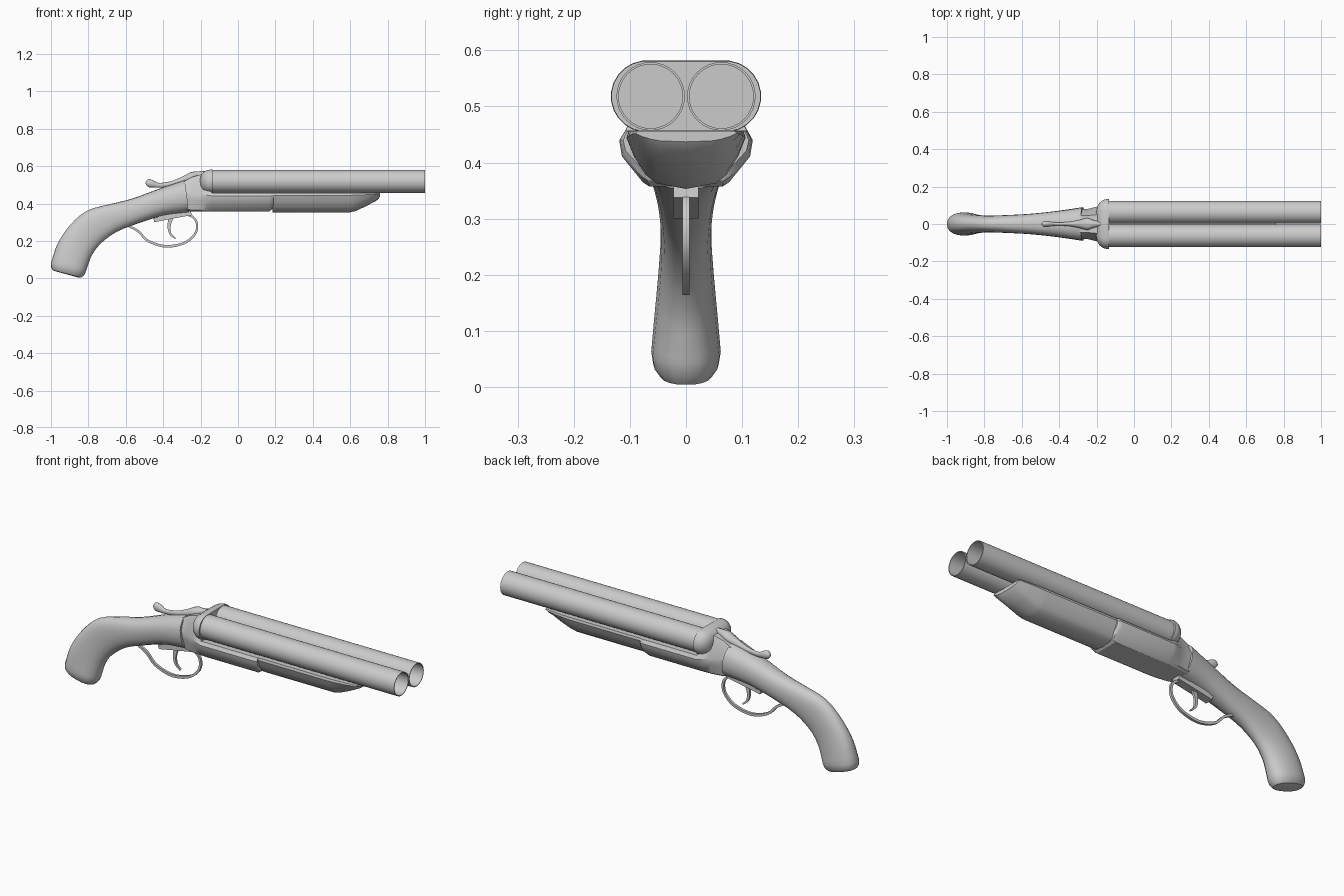
import bpy, bmesh, math
from mathutils import Vector

if "Cube" in bpy.data.objects:
    bpy.data.objects.remove(bpy.data.objects["Cube"])

steel = bpy.data.materials.new("grey")
steel.diffuse_color = (0.6, 0.6, 0.6, 1)
steel.use_nodes = True
steel.node_tree.nodes["Principled BSDF"].inputs["Base Color"].default_value = steel.diffuse_color


def finish(name, bm, angle=35):
    bmesh.ops.recalc_face_normals(bm, faces=bm.faces)
    me = bpy.data.meshes.new(name)
    bm.to_mesh(me)
    bm.free()
    me.materials.append(steel)
    ob = bpy.data.objects.new(name, me)
    bpy.context.collection.objects.link(ob)
    bpy.ops.object.select_all(action='DESELECT')
    ob.select_set(True)
    bpy.context.view_layer.objects.active = ob
    bpy.ops.object.shade_smooth_by_angle(angle=math.radians(angle))
    return ob


def loft(name, rings, angle=35, closed=False):
    """Skin a list of equal-length point rings; cap the ends unless closed."""
    bm = bmesh.new()
    vs = [[bm.verts.new(p) for p in r] for r in rings]
    n = len(vs[0])
    pairs = list(zip(vs, vs[1:] + vs[:1])) if closed else list(zip(vs, vs[1:]))
    for a, b in pairs:
        for i in range(n):
            j = (i + 1) % n
            bm.faces.new((a[i], a[j], b[j], b[i]))
    if not closed:
        bm.faces.new(vs[0])
        bm.faces.new(vs[-1])
    return finish(name, bm, angle)


def mirror_ring(x, half):
    """Close a right-half (y, z) outline, top to bottom, across y = 0."""
    left = [(-y, z) for y, z in reversed(half) if y > 1e-6]
    return [(x, y, z) for y, z in half + left]


def oval(top, bottom, w, n=20, power=0.85):
    """Rounded ring between a top and bottom (x, z) point."""
    t, b = Vector((top[0], 0, top[1])), Vector((bottom[0], 0, bottom[1]))
    mid, up = (t + b) / 2, (t - b) / 2
    ring = []
    for i in range(n):
        a = 2 * math.pi * i / n
        c, s = math.cos(a), math.sin(a)
        ring.append(mid + up * math.copysign(abs(c) ** power, c)
                    + Vector((0, w * math.copysign(abs(s) ** power, s), 0)))
    return ring


def smooth_path(pts, steps=5):
    """Catmull-Rom interpolation through tuples of any length."""
    pts = [Vector(p) for p in pts]
    ext = [2 * pts[0] - pts[1]] + pts + [2 * pts[-1] - pts[-2]]
    out = []
    for i in range(1, len(ext) - 2):
        p0, p1, p2, p3 = ext[i - 1:i + 3]
        for k in range(steps):
            t = k / steps
            out.append(0.5 * (2 * p1 + (p2 - p0) * t + (2 * p0 - 5 * p1 + 4 * p2 - p3) * t * t
                              + (3 * p1 - p0 - 3 * p2 + p3) * t ** 3))
    return out + [pts[-1]]


def strip(name, pts, half_width):
    """Bent bar in the xz plane; each point is (x, z, thickness)."""
    path = smooth_path(pts)
    rings = []
    for i, p in enumerate(path):
        d = path[min(i + 1, len(path) - 1)] - path[max(i - 1, 0)]
        n = Vector((-d[1], d[0])).normalized() * p[2] / 2
        rings.append([(p[0] + s * n.x, y, p[1] + s * n.y)
                      for s, y in ((1, half_width), (1, -half_width),
                                   (-1, -half_width), (-1, half_width))])
    return loft(name, rings, 40)


# Barrels: open tubes with thin walls
for side, label in ((-1, "right_barrel"), (1, "left_barrel")):
    rings = []
    for x, r in ((-0.15, 0.061), (1.0, 0.061), (1.0, 0.057), (-0.15, 0.057)):
        rings.append([(x, side * 0.063 + r * math.cos(a), 0.518 + r * math.sin(a))
                      for a in (2 * math.pi * i / 32 for i in range(32))])
    loft(label, rings, 35, closed=True)

# Breech block: stadium outline rounded off towards the rear
rings = []
for x, r, c in ((-0.135, 0.063, 0.07), (-0.145, 0.064, 0.07), (-0.165, 0.061, 0.068),
                (-0.185, 0.051, 0.063), (-0.198, 0.035, 0.055), (-0.203, 0.015, 0.045)):
    ring = []
    for i in range(24):
        a = 2 * math.pi * (i + 0.5) / 24
        y = math.copysign(c, math.cos(a)) + r * math.cos(a)
        ring.append((x, y, 0.518 + r * math.sin(a)))
    rings.append(ring)
loft("breech_block", rings, 40)

# Receiver: deep at the rear, low action bar in front
rings = []
for x, zt, wt, w, zm, wb, zb in (
        (-0.295, 0.515, 0.045, 0.078, 0.46, 0.045, 0.362),
        (-0.25, 0.54, 0.045, 0.08, 0.455, 0.055, 0.358),
        (-0.20, 0.555, 0.05, 0.092, 0.45, 0.062, 0.357),
        (-0.165, 0.555, 0.055, 0.115, 0.445, 0.064, 0.357),
        (-0.14, 0.457, 0.108, 0.119, 0.44, 0.065, 0.357),
        (0.165, 0.457, 0.108, 0.119, 0.44, 0.065, 0.357),
        (0.182, 0.457, 0.108, 0.117, 0.44, 0.068, 0.368),
        (0.19, 0.455, 0.105, 0.112, 0.44, 0.07, 0.385)):
    low = zb + (zm - zb) * 0.65
    rings.append(mirror_ring(x, [(wt, zt), (w, zm), (w * 0.96, low),
                                 (wb + 0.012, zb + 0.008), (wb, zb)]))
loft("receiver", rings, 30)

# Fore-end: keeled grip under the barrels with an upswept tip
rings = []
for x, w, zb in ((0.185, 0.106, 0.353), (0.60, 0.106, 0.353), (0.63, 0.105, 0.36),
                 (0.69, 0.102, 0.388), (0.745, 0.096, 0.418), (0.76, 0.09, 0.437)):
    h = 0.454 - zb
    rings.append(mirror_ring(x, [(w * 0.97, 0.456), (w, 0.454 - h * 0.1), (w * 0.88, 0.454 - h * 0.42),
                                 (w * 0.68, 0.454 - h * 0.75), (w * 0.5, 0.454 - h * 0.9), (0, zb)]))
loft("fore_end", rings, 32)

# Stock: curved pistol-style grip, (top x, top z, bottom x, bottom z, half width)
stock = smooth_path([(-0.285, 0.527, -0.262, 0.352, 0.09), (-0.42, 0.48, -0.40, 0.335, 0.07),
                     (-0.57, 0.425, -0.53, 0.295, 0.055), (-0.70, 0.393, -0.65, 0.248, 0.048),
                     (-0.81, 0.36, -0.735, 0.185, 0.045), (-0.90, 0.282, -0.78, 0.125, 0.049),
                     (-0.965, 0.185, -0.80, 0.075, 0.056), (-0.999, 0.085, -0.812, 0.04, 0.062)], 3)
rings = [oval(p[0:2], p[2:4], p[4]) for p in stock]
rings += [oval((-1.0, 0.06), (-0.822, 0.018), 0.058), oval((-0.992, 0.044), (-0.838, 0.004), 0.047),
          oval((-0.97, 0.036), (-0.86, 0.006), 0.03)]
loft("stock", rings, 40)

# Trigger guard, trigger and the plate they hang from
strip("trigger_guard", [(-0.29, 0.345, 0.012), (-0.245, 0.33, 0.012), (-0.22, 0.295, 0.012),
                        (-0.228, 0.24, 0.012), (-0.285, 0.19, 0.013), (-0.385, 0.171, 0.014),
                        (-0.48, 0.2, 0.013), (-0.535, 0.253, 0.012), (-0.60, 0.287, 0.012)], 0.0065)
strip("trigger", [(-0.352, 0.34, 0.026), (-0.368, 0.285, 0.018),
                  (-0.362, 0.24, 0.012), (-0.335, 0.212, 0.007)], 0.006)
strip("trigger_plate", [(-0.45, 0.31, 0.02), (-0.36, 0.335, 0.035), (-0.25, 0.35, 0.025)], 0.022)

# Top lever: thumb knob, slim arm and broad pivot
lever = [(-0.494, 0.515, 0.505, 0.006), (-0.48, 0.53, 0.488, 0.015), (-0.455, 0.525, 0.485, 0.015),
         (-0.42, 0.51, 0.485, 0.009), (-0.35, 0.522, 0.49, 0.011), (-0.29, 0.548, 0.505, 0.022),
         (-0.25, 0.568, 0.52, 0.032), (-0.215, 0.572, 0.53, 0.02), (-0.17, 0.574, 0.53, 0.012)]
loft("top_lever", [oval((p[0], p[1]), (p[0], p[2]), p[3], 12, 1) for p in smooth_path(lever, 3)], 50)
